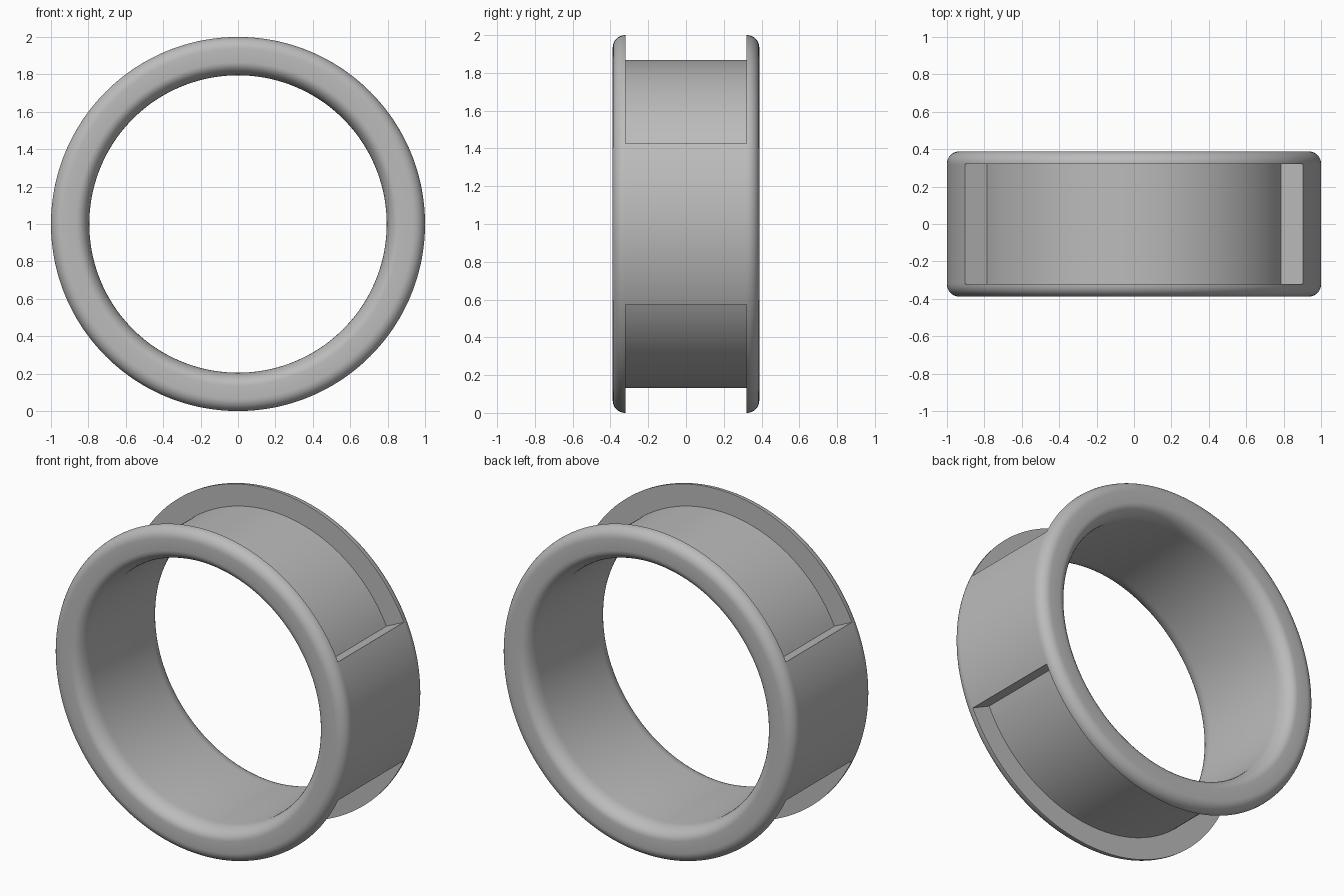
import bpy, bmesh
from math import sin, cos, pi, radians

cube = bpy.data.objects.get("Cube")
if cube:
    bpy.data.objects.remove(cube, do_unlink=True)

OUTER, INNER, FLOOR = 1.0, 0.795, 0.868   # radii
HALF, GROOVE = 0.388, 0.32                # half widths along y
SIDE = radians(25.2)                      # half angle of each full-depth side

metal = bpy.data.materials.new("grey metal")
metal.use_nodes = True
grey = (0.5, 0.5, 0.5, 1)
metal.diffuse_color = grey
metal.node_tree.nodes["Principled BSDF"].inputs["Base Color"].default_value = grey


def arc(r, y, rad_r, rad_y, start, end, steps=8):
    """Elliptical corner as (radius, y) points."""
    angles = [start + (end - start) * i / steps for i in range(steps + 1)]
    return [(r + rad_r * cos(a), y + rad_y * sin(a)) for a in angles]


# Half cross-section: rounded outer rim, then a softer inner rim
soft_r, soft_y = 0.07, 0.1
half = [(OUTER, GROOVE)]
half += arc(OUTER - 0.065, HALF - 0.065, 0.065, 0.065, 0, pi / 2)
half += arc(INNER + soft_r, HALF - soft_y, soft_r, soft_y, pi / 2, pi)
rim = half + [(r, -y) for r, y in reversed(half)]
full_profile = rim
groove_profile = rim + [(FLOOR, -GROOVE), (FLOOR, GROOVE)]

bm = bmesh.new()


def point(r, y, angle):
    return bm.verts.new((r * cos(angle), y, OUTER + r * sin(angle)))


def sweep(profile, start, end, steps):
    """Turn a closed profile about the y axis through part of a circle."""
    rows = []
    for i in range(steps + 1):
        a = start + (end - start) * i / steps
        rows.append([point(r, y, a) for r, y in profile])
    n = len(profile)
    for low, high in zip(rows, rows[1:]):
        for j in range(n):
            k = (j + 1) % n
            bm.faces.new((low[j], high[j], high[k], low[k]))


# Two solid sides and two grooved arcs, with a wall at every groove end
for turn in (0, pi):
    sweep(full_profile, turn - SIDE, turn + SIDE, 28)
    sweep(groove_profile, turn + SIDE, turn + pi - SIDE, 72)
    for a in (turn - SIDE, turn + SIDE):
        bm.faces.new([point(r, y, a) for r, y in (
            (OUTER, GROOVE), (OUTER, -GROOVE), (FLOOR, -GROOVE), (FLOOR, GROOVE))])

bmesh.ops.remove_doubles(bm, verts=bm.verts, dist=0.0001)
bmesh.ops.recalc_face_normals(bm, faces=bm.faces)
mesh = bpy.data.meshes.new("grooved_ring")
bm.to_mesh(mesh)
bm.free()
mesh.materials.append(metal)
ring = bpy.data.objects.new("grooved_ring", mesh)
bpy.context.collection.objects.link(ring)
bpy.ops.object.select_all(action="DESELECT")
ring.select_set(True)
bpy.context.view_layer.objects.active = ring
bpy.ops.object.shade_smooth_by_angle(angle=radians(30))
